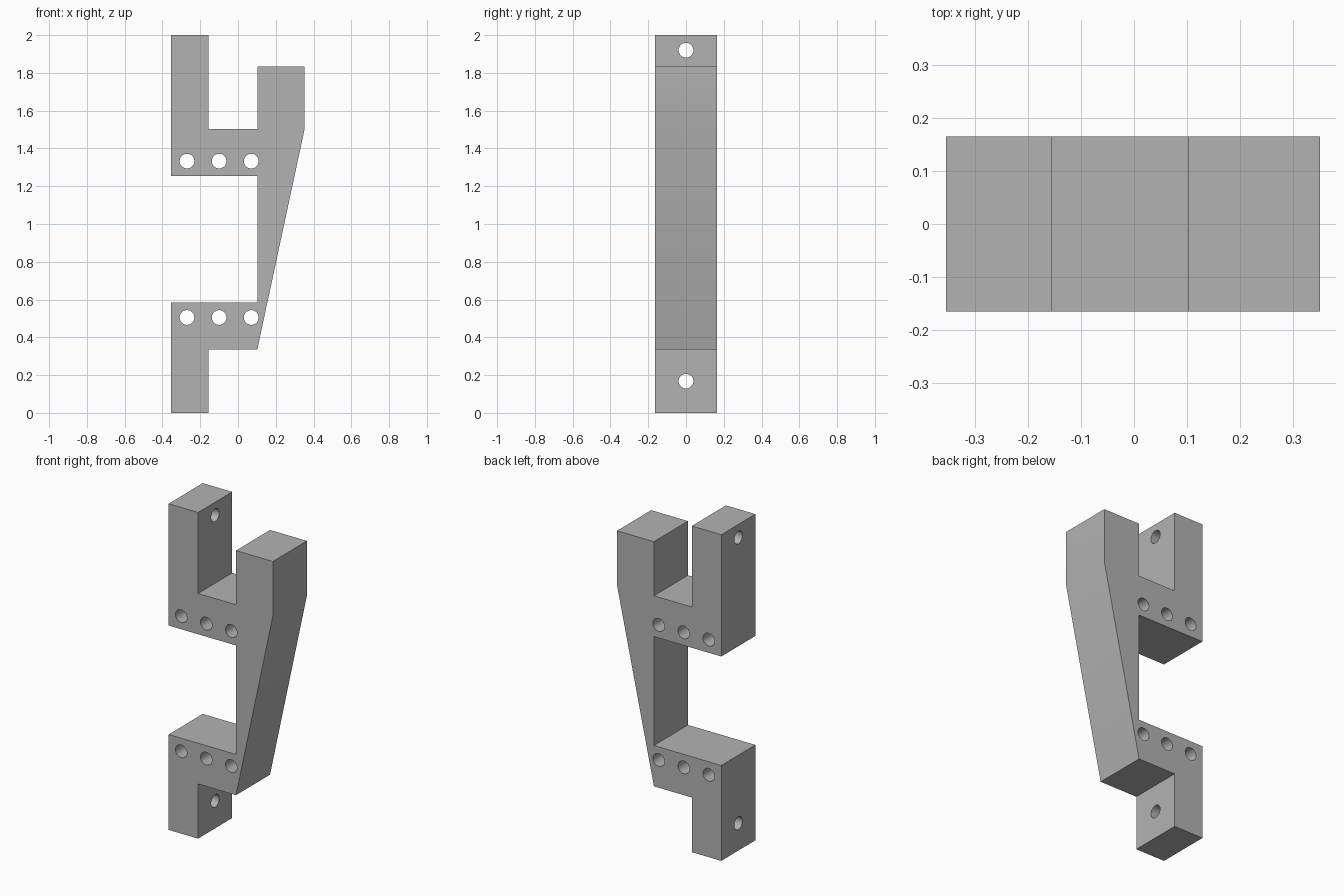
import bpy
import bmesh
from math import pi
from mathutils import Matrix

if "Cube" in bpy.data.objects:
    bpy.data.objects.remove(bpy.data.objects["Cube"], do_unlink=True)

HALF_DEPTH = 0.165
HOLE_RADIUS = 0.039

grey = bpy.data.materials.new("plain grey")
grey.use_nodes = True
colour = (0.45, 0.45, 0.45, 1)
grey.diffuse_color = colour
grey.node_tree.nodes["Principled BSDF"].inputs["Base Color"].default_value = colour


def link_mesh(name, bm):
    bmesh.ops.recalc_face_normals(bm, faces=bm.faces)
    mesh = bpy.data.meshes.new(name)
    bm.to_mesh(mesh)
    bm.free()
    mesh.materials.append(grey)
    obj = bpy.data.objects.new(name, mesh)
    bpy.context.scene.collection.objects.link(obj)
    return obj


# Bracket body: one side profile extruded through the depth
profile = [
    (-0.355, 0), (-0.155, 0), (-0.155, 0.335), (0.102, 0.335),
    (0.352, 1.5), (0.352, 1.835), (0.102, 1.835), (0.102, 1.503),
    (-0.155, 1.503), (-0.155, 2), (-0.355, 2), (-0.355, 1.253),
    (0.102, 1.253), (0.102, 0.585), (-0.355, 0.585),
]
bm = bmesh.new()
face = bm.faces.new([bm.verts.new((x, -HALF_DEPTH, z)) for x, z in profile])
side = bmesh.ops.extrude_face_region(bm, geom=[face])["geom"]
bmesh.ops.translate(bm, vec=(0, 2 * HALF_DEPTH, 0),
                    verts=[v for v in side if isinstance(v, bmesh.types.BMVert)])
bracket = link_mesh("bracket", bm)

# Bolt holes: three across each arm, one sideways through each post
bm = bmesh.new()


def add_hole(x, z, depth, axis):
    bmesh.ops.create_cone(
        bm, cap_ends=True, segments=32, radius1=HOLE_RADIUS, radius2=HOLE_RADIUS,
        depth=depth,
        matrix=Matrix.Translation((x, 0, z)) @ Matrix.Rotation(pi / 2, 4, axis))


for z in (0.505, 1.333):
    for x in (-0.27, -0.1, 0.07):
        add_hole(x, z, 0.5, "X")
for z in (0.168, 1.92):
    add_hole(-0.255, z, 0.3, "Y")
cutter = link_mesh("hole_cutter", bm)
cutter.hide_render = True

# Cut the holes, then drop the helper
cut = bracket.modifiers.new("bolt holes", "BOOLEAN")
cut.operation = "DIFFERENCE"
cut.solver = "EXACT"
cut.object = cutter
bpy.context.view_layer.objects.active = bracket
bracket.select_set(True)
bpy.ops.object.modifier_apply(modifier=cut.name)
bpy.data.objects.remove(cutter, do_unlink=True)

# Smooth hole walls, crisp outer edges
bpy.ops.object.shade_smooth_by_angle(angle=pi / 6)
